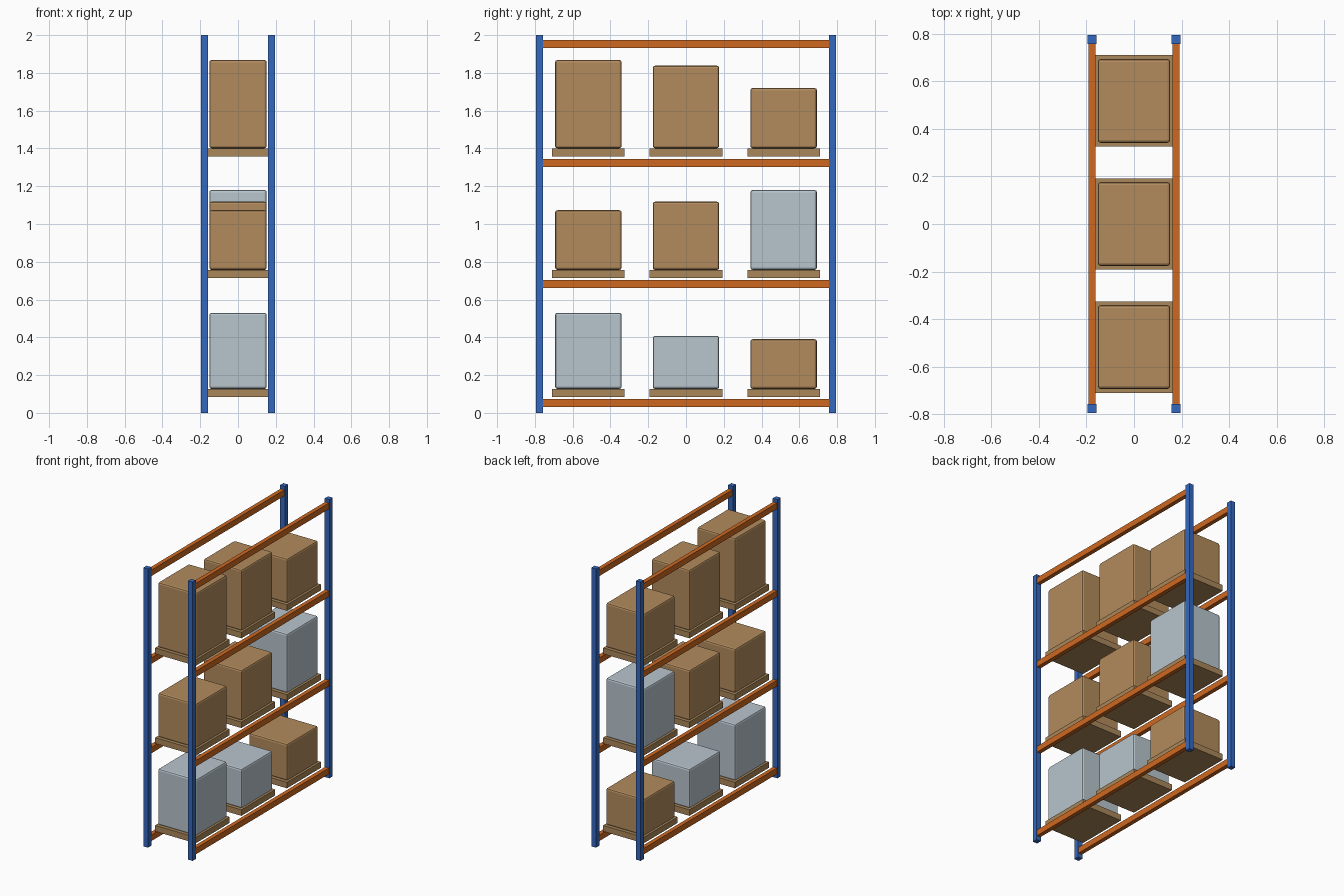
import bpy

default = bpy.data.objects.get("Cube")
if default:
    bpy.data.objects.remove(default, do_unlink=True)


def material(name, rgb):
    m = bpy.data.materials.new(name)
    m.use_nodes = True
    m.diffuse_color = (*rgb, 1)
    bsdf = next(n for n in m.node_tree.nodes if n.type == 'BSDF_PRINCIPLED')
    bsdf.inputs["Base Color"].default_value = (*rgb, 1)
    return m


BLUE = material("upright_blue", (0.035, 0.14, 0.52))
ORANGE = material("beam_orange", (0.62, 0.14, 0.015))
CARDBOARD = material("cardboard_brown", (0.45, 0.26, 0.11))
WOOD = material("pallet_wood", (0.40, 0.24, 0.10))
GREY = material("wrapped_grey", (0.48, 0.56, 0.61))


def block(name, mat, x, y, z0, z1, width, depth, bevel=0):
    """Box standing from z0 to z1, with optional rounded edges."""
    bpy.ops.mesh.primitive_cube_add(size=1, location=(x, y, (z0 + z1) / 2))
    ob = bpy.context.object
    ob.name = name
    ob.scale = (width, depth, z1 - z0)
    bpy.ops.object.transform_apply(location=False, rotation=False, scale=True)
    ob.data.materials.append(mat)
    if bevel:
        mod = ob.modifiers.new("rounded_edges", 'BEVEL')
        mod.width = bevel
        mod.segments = 2
    return ob


sides = (("right", -1), ("left", 1))

# Four uprights
for side, sx in sides:
    for end, sy in (("front", -1), ("back", 1)):
        block(f"upright_{end}_{side}", BLUE, sx * 0.177, sy * 0.776, 0, 2, 0.037, 0.038)

# Long beams on both sides at every level
for level, z in enumerate((0.03, 0.66, 1.302, 1.932)):
    for side, sx in sides:
        block(f"beam_{level}_{side}", ORANGE, sx * 0.177, 0, z, z + 0.043, 0.03, 1.52)

# Pallets and their loads: shelf height, then (load top, material) front to back
shelves = (
    (0.084, ((0.53, GREY), (0.408, GREY), (0.39, CARDBOARD))),
    (0.714, ((1.073, CARDBOARD), (1.118, CARDBOARD), (1.18, GREY))),
    (1.358, ((1.868, CARDBOARD), (1.838, CARDBOARD), (1.72, CARDBOARD))),
)
for row, (z, loads) in enumerate(shelves):
    for col, (top, mat) in enumerate(loads):
        y = (col - 1) * 0.517
        block(f"pallet_{row}_{col}", WOOD, 0, y, z, z + 0.043, 0.322, 0.384)
        block(f"load_{row}_{col}", mat, 0, y, z + 0.043, top, 0.304, 0.352, 0.012)
